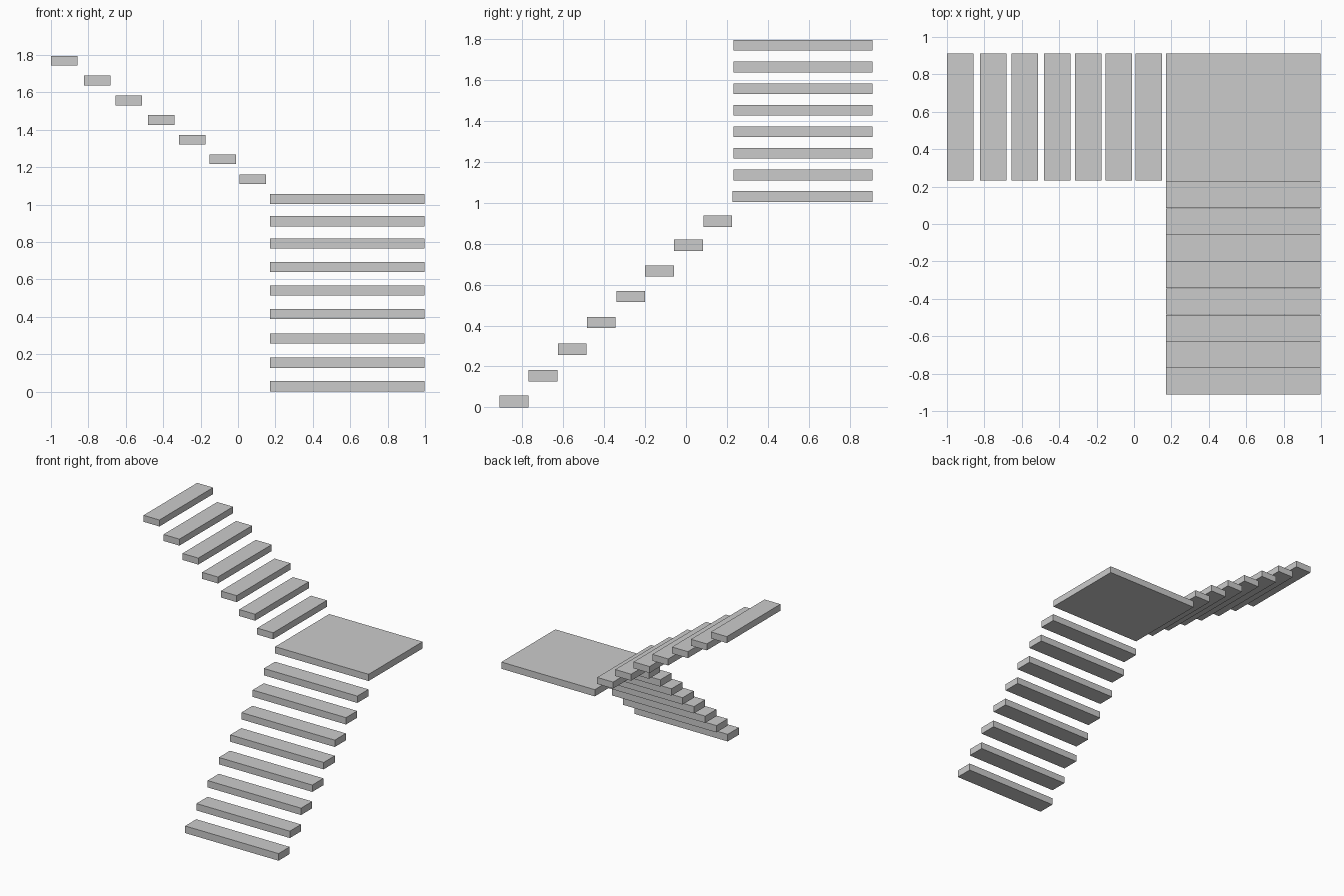
import bpy

if "Cube" in bpy.data.objects:
    bpy.data.objects.remove(bpy.data.objects["Cube"])


def slab(name, x0, x1, y0, y1, z0, z1):
    """Box given by its extents."""
    bpy.ops.mesh.primitive_cube_add(
        size=1, location=((x0 + x1) / 2, (y0 + y1) / 2, (z0 + z1) / 2))
    ob = bpy.context.object
    ob.name = name
    ob.scale = (x1 - x0, y1 - y0, z1 - z0)
    bpy.ops.object.transform_apply(location=False, rotation=False, scale=True)
    return ob


RIGHT_X = (0.17, 0.998)   # width of the lower flight and landing
BACK_Y = (0.232, 0.912)   # width of the upper flight
TREAD, THICK = 0.141, 0.055

# Lower flight: (front edge y, underside z) of each hand-placed tread
lower = [(-0.912, 0.002), (-0.769, 0.127), (-0.627, 0.257), (-0.485, 0.388),
         (-0.341, 0.514), (-0.200, 0.639), (-0.058, 0.765), (0.085, 0.883)]
for i, (y, z) in enumerate(lower):
    # the bottom tread rests on the ground
    z0 = 0.0 if i == 0 else z
    slab(f"lower_step_{i + 1}", *RIGHT_X, y, y + TREAD, z0, z + THICK)

# Corner landing
slab("landing", *RIGHT_X, 0.228, 0.912, 1.004, 1.058)

# Upper flight, climbing towards -x: (left edge x, underside z)
upper = [(0.008, 1.110), (-0.152, 1.216), (-0.315, 1.321), (-0.481, 1.426),
         (-0.655, 1.531), (-0.823, 1.638), (-1.0, 1.744)]
for i, (x, z) in enumerate(upper):
    slab(f"upper_step_{i + 1}", x, x + TREAD, *BACK_Y, z, z + 0.052)
